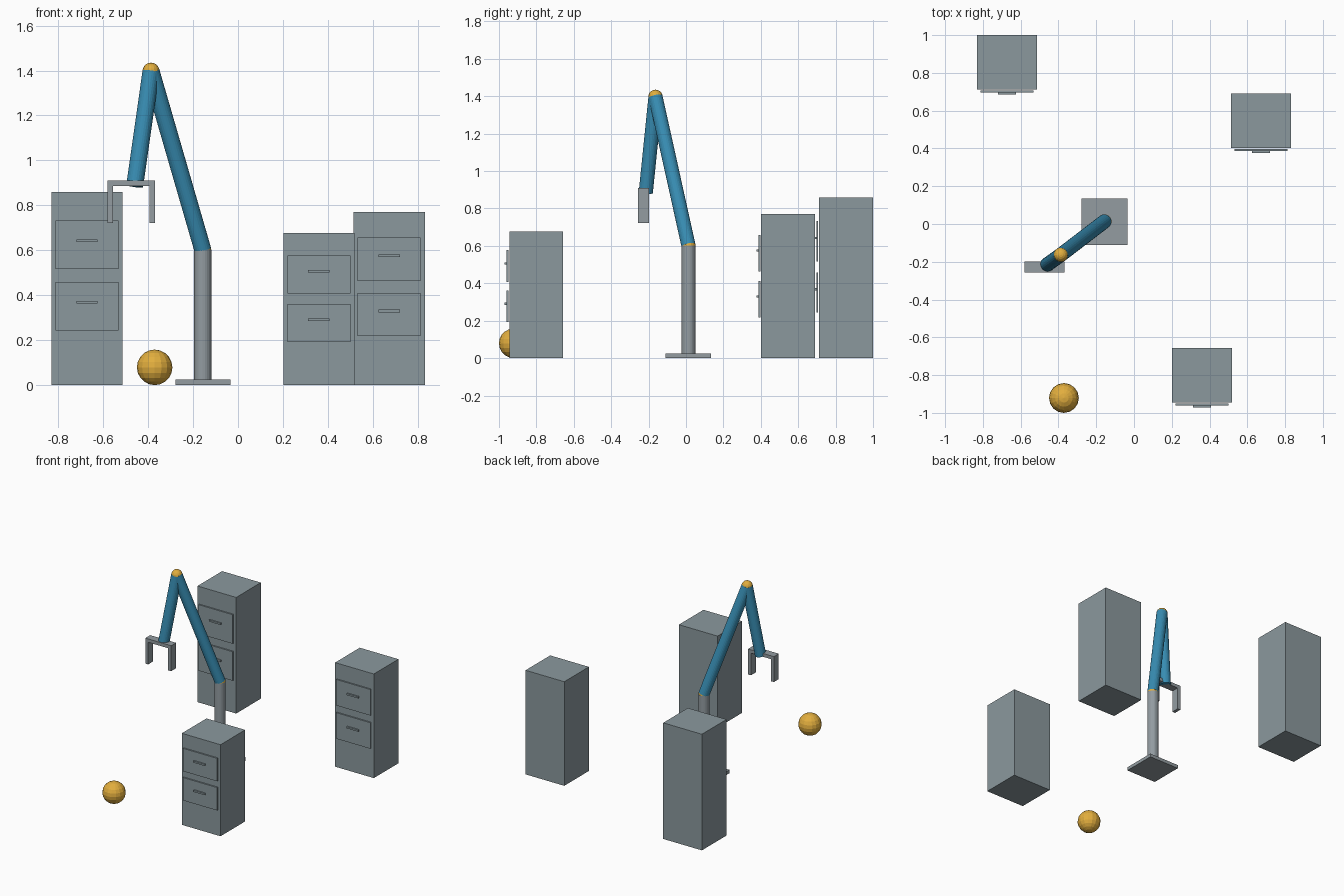
import bpy
import math
from mathutils import Vector

if "Cube" in bpy.data.objects:
    bpy.data.objects.remove(bpy.data.objects["Cube"])


def material(name, rgb):
    m = bpy.data.materials.new(name)
    lin = [(c / 255 / 12.92) if c < 11 else ((c / 255 + 0.055) / 1.055) ** 2.4 for c in rgb]
    m.diffuse_color = (*lin, 1.0)
    m.use_nodes = True
    m.node_tree.nodes["Principled BSDF"].inputs["Base Color"].default_value = m.diffuse_color
    return m


CABINET = material("cabinet_grey", (139, 153, 158))
METAL = material("metal_grey", (147, 156, 161))
BLUE = material("arm_blue", (56, 142, 180))
GOLD = material("joint_gold", (226, 174, 62))


def finish(name, mat):
    ob = bpy.context.object
    ob.name = name
    ob.data.materials.append(mat)
    return ob


def box(name, centre, size, mat):
    bpy.ops.mesh.primitive_cube_add(size=1, location=centre)
    ob = finish(name, mat)
    ob.scale = size
    bpy.ops.object.transform_apply(location=False, rotation=False, scale=True)
    return ob


def rod(name, start, end, radius, mat):
    start, end = Vector(start), Vector(end)
    d = end - start
    bpy.ops.mesh.primitive_cylinder_add(vertices=24, radius=radius, depth=d.length,
                                        location=(start + end) / 2)
    ob = finish(name, mat)
    ob.rotation_euler = d.to_track_quat('Z', 'Y').to_euler()
    return ob


def ball(name, centre, radius, mat):
    bpy.ops.mesh.primitive_uv_sphere_add(segments=16, ring_count=10, radius=radius,
                                         location=centre)
    return finish(name, mat)


# Three two-drawer cabinets: centre x, front y, height
WIDTH, DEPTH = 0.317, 0.288
for n, (x, front, h) in enumerate([(-0.672, 0.712, 0.86),
                                   (0.673, 0.402, 0.771),
                                   (0.360, -0.945, 0.678)], 1):
    box(f"cabinet_{n}", (x, front + DEPTH / 2, h / 2), (WIDTH, DEPTH, h), CABINET)
    for level, f in (("lower", 0.408), ("upper", 0.727)):
        z = f * h
        # Drawer front stands slightly proud of the carcass
        box(f"{level}_drawer_{n}", (x, front - 0.010, z),
            (0.28, 0.010, 0.25 * h), CABINET)
        box(f"{level}_handle_{n}", (x, front - 0.020, z + 0.02 * h),
            (0.095, 0.012, 0.012), CABINET)

# Arm base and column
shoulder = (-0.157, 0.013, 0.603)
elbow = (-0.387, -0.163, 1.397)
wrist = (-0.460, -0.215, 0.885)
R = 0.038
box("base_plate", (-0.156, 0.012, 0.0125), (0.245, 0.245, 0.025), METAL)
rod("column", (shoulder[0], shoulder[1], 0.025), shoulder, R, METAL)

# Arm links and round joints
ball("shoulder_joint", shoulder, R, GOLD)
rod("upper_arm", shoulder, elbow, R, BLUE)
ball("elbow_joint", elbow, R, GOLD)
rod("forearm", elbow, wrist, R, BLUE)

# Two-finger gripper
GX, GY = -0.475, -0.227
box("gripper_palm", (GX, GY, 0.898), (0.212, 0.057, 0.025), METAL)
for side, s in (("left", -1), ("right", 1)):
    box(f"{side}_finger", (GX + s * 0.094, GY, 0.804), (0.024, 0.057, 0.164), METAL)

# Ball on the floor
ball("floor_ball", (-0.371, -0.921, 0.079), 0.079, GOLD)
